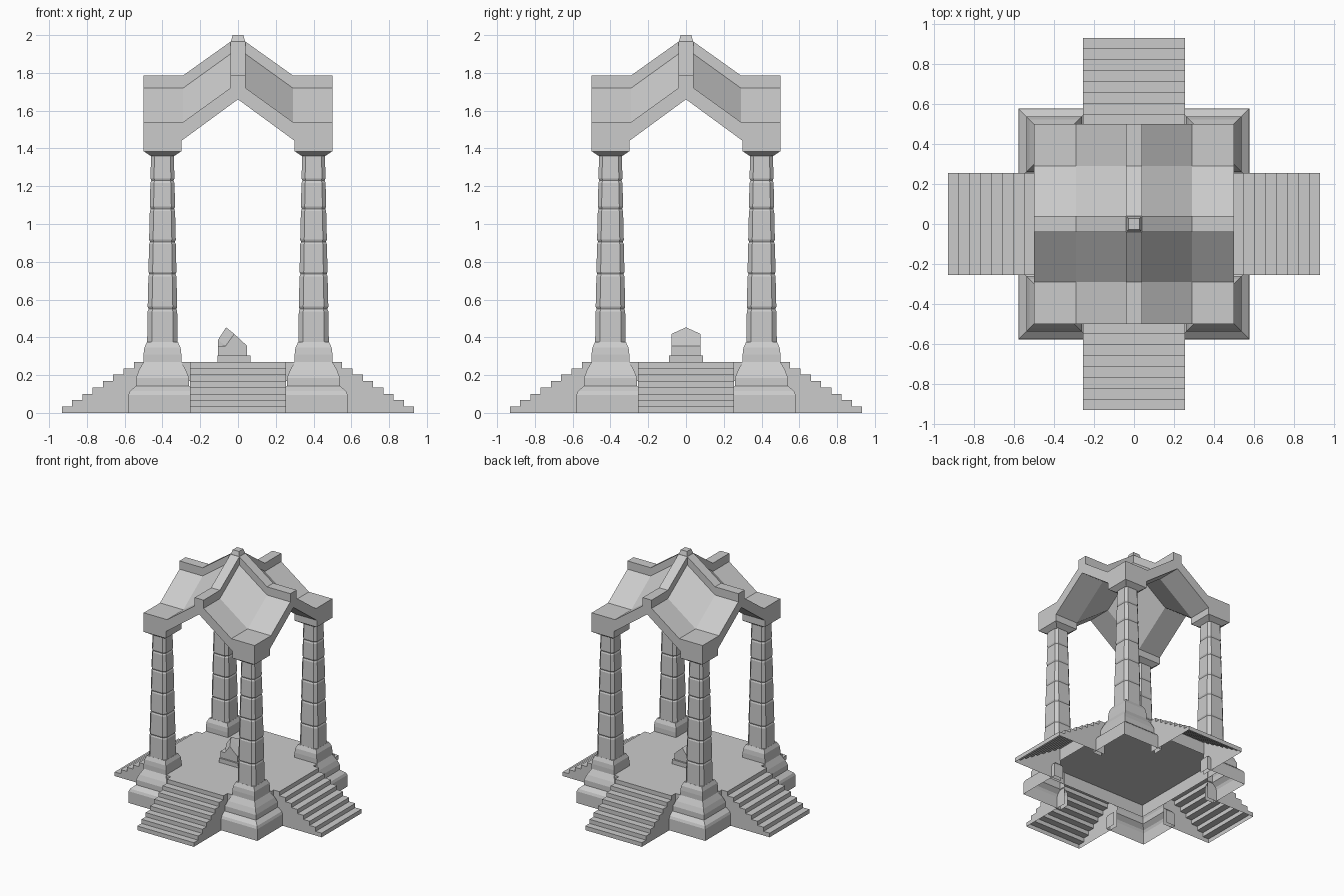
import bpy, bmesh

if "Cube" in bpy.data.objects:
    bpy.data.objects.remove(bpy.data.objects["Cube"])

CORNERS = [(1, 1), (-1, 1), (-1, -1), (1, -1)]


def make(name, verts, faces):
    me = bpy.data.meshes.new(name)
    me.from_pydata(verts, [], faces)
    bm = bmesh.new()
    bm.from_mesh(me)
    bmesh.ops.remove_doubles(bm, verts=bm.verts, dist=1e-5)
    bmesh.ops.recalc_face_normals(bm, faces=bm.faces)
    bm.to_mesh(me)
    bm.free()
    ob = bpy.data.objects.new(name, me)
    bpy.context.collection.objects.link(ob)
    return ob


def loft(name, rings, closed=True, bottom=True, top=True):
    """Skin a stack of equal-length point rings."""
    n = len(rings[0])
    verts = [p for r in rings for p in r]
    faces = []
    for k in range(len(rings) - 1):
        for i in range(n if closed else n - 1):
            j = (i + 1) % n
            faces.append((k * n + i, k * n + j, (k + 1) * n + j, (k + 1) * n + i))
    if bottom:
        faces.append(tuple(range(n))[::-1])
    if top:
        faces.append(tuple(range((len(rings) - 1) * n, len(rings) * n)))
    return make(name, verts, faces)


def square(cx, cy, h, z):
    return [(cx + a * h, cy + b * h, z) for a, b in CORNERS]


def octagon(cx, cy, h, z, c=0.3):
    k = h * (1 - c)
    pts = [(h, -k), (h, k), (k, h), (-k, h), (-h, k), (-h, -k), (-k, -h), (k, -h)]
    return [(cx + x, cy + y, z) for x, y in pts]


# Platform top, open underneath
loft("platform", [square(0, 0, .5, .17), square(0, 0, .5, .27)], bottom=False)

# Flared corner plinths: L-shaped shells around each platform corner
PLINTH = [(.18, 0), (.18, .095), (.172, .115), (.14, .143), (.14, .185), (.125, .225), (.1, .27)]
for n, (a, b) in enumerate(CORNERS):
    rings = []
    for d, z in PLINTH:
        e, o = .4 - d, .4 + d
        rings.append([(a * x, b * y, z) for x, y in
                      [(e, .5), (e, o), (o, o), (o, e), (.5, e)]])
    loft(f"corner_plinth_{n}", rings, closed=False, bottom=False, top=False)

# Four open-bottomed staircases
STEPS, RISE, TREAD, HALF = 8, .27 / 8, .0545, .255
outline = []
for i in range(STEPS):
    y = .933 - i * TREAD
    outline += [(y, i * RISE), (y, (i + 1) * RISE)]
outline += [(.497, .27), (.497, 0)]
for n, (c, s) in enumerate([(1, 0), (0, 1), (-1, 0), (0, -1)]):
    m = len(outline)
    pts = [(d * c - w * s, d * s + w * c, z) for w in (-HALF, HALF) for d, z in outline]
    faces = [(i, i + 1, m + i + 1, m + i) for i in range(m - 2)]
    faces += [tuple(range(m)), tuple(range(m, 2 * m))]
    make(f"stairs_{n}", pts, faces)

# Columns: square foot, chamfered tapering drums, square capital
JOINTS = [.55, .735, .905, 1.08, 1.23]


def shaft(z):
    return .081 + (.06 - .081) * (z - .37) / .99


for n, (a, b) in enumerate(CORNERS):
    x, y = a * .4, b * .4
    loft(f"column_foot_{n}", [square(x, y, h, z) for h, z in
                              [(.1, .27), (.1, .31), (.096, .345), (.082, .375)]])
    levels = [(shaft(.365), .365)]
    for z in JOINTS:
        levels += [(shaft(z) + .001, z - .012), (shaft(z) - .004, z), (shaft(z) + .001, z + .012)]
    levels.append((shaft(1.36), 1.365))
    loft(f"column_shaft_{n}", [octagon(x, y, h, z) for h, z in levels])
    loft(f"capital_{n}", [square(x, y, h, z) for h, z in
                          [(.062, 1.36), (.1, 1.385), (.1, 1.41)]])
    loft(f"roof_corner_{n}", [square(x, y, .1, 1.4), square(x, y, .1, 1.5)])

# Cross-gabled roof: slopes in x and y add together


def top_rise(t):
    return .18 * min(1, max(0, (.29 - abs(t)) / .25))


def under_rise(t):
    return .22 * max(0, 1 - abs(t) / .3)


TOP = [-.5, -.29, -.04, .04, .29, .5]
UNDER = [-.5, -.3, 0, .3, .5]
verts, faces = [], []


def top_z(x, y):
    return 1.54 + top_rise(x) + top_rise(y)


def under_z(x, y):
    return 1.44 + under_rise(x) + under_rise(y)


def add_face(pts):
    faces.append(tuple(range(len(verts), len(verts) + len(pts))))
    verts.extend(pts)


for coords, f in ((TOP, top_z), (UNDER, under_z)):
    for x0, x1 in zip(coords, coords[1:]):
        for y0, y1 in zip(coords, coords[1:]):
            add_face([(x, y, f(x, y)) for x, y in [(x0, y0), (x1, y0), (x1, y1), (x0, y1)]])
for e in (-.5, .5):
    add_face([(t, e, top_z(t, e)) for t in TOP] + [(t, e, under_z(t, e)) for t in UNDER[::-1]])
    add_face([(e, t, top_z(e, t)) for t in TOP] + [(e, t, under_z(e, t)) for t in UNDER[::-1]])
make("roof", verts, faces)

# Ridge beams crossing at the peak, with a small cap
RIDGE = [(-.5, 1.7), (-.5, 1.787), (-.29, 1.787), (-.04, 1.965), (.04, 1.965),
         (.29, 1.787), (.5, 1.787), (.5, 1.7), (.29, 1.7), (0, 1.9), (-.29, 1.7)]
loft("ridge_x", [[(t, w, z) for t, z in RIDGE] for w in (-.04, .04)])
loft("ridge_y", [[(w, t, z) for t, z in RIDGE] for w in (-.04, .04)])
loft("ridge_cap", [square(0, 0, .04, 1.96), square(0, 0, .028, 2.0)])

# Central lectern with a gabled, tilted top
loft("lectern_foot", [[(x, y, z) for x, y in [(-.108, -.09), (.065, -.09), (.065, .09), (-.108, .09)]]
                      for z in (.27, .305)])
side = [(-.106, .3), (.048, .3), (.048, .355), (-.02, .418), (-.065, .355), (-.106, .355)]
middle = side[:3] + [(-.063, .453), (-.106, .386), (-.106, .355)]
loft("lectern", [[(x, w, z) for x, z in sec] for w, sec in
                 ((-.077, side), (0, middle), (.077, side))])
